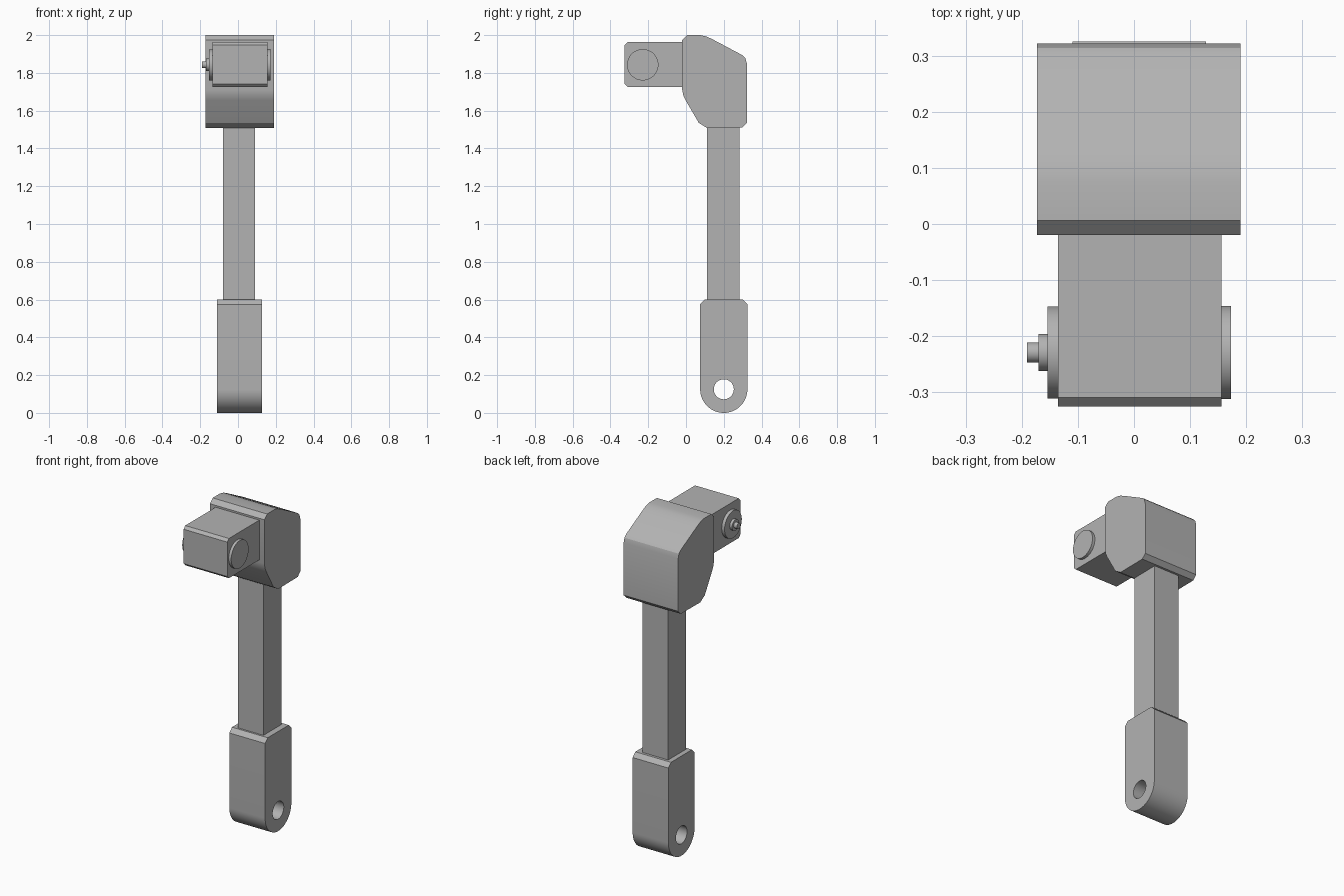
import bpy
import bmesh
from math import sin, cos, pi, radians

cube = bpy.data.objects.get("Cube")
if cube:
    bpy.data.objects.remove(cube, do_unlink=True)

grey = bpy.data.materials.new("Plain grey")
grey.use_nodes = True
colour = (0.45, 0.45, 0.45, 1)
grey.diffuse_color = colour
grey.node_tree.nodes["Principled BSDF"].inputs["Base Color"].default_value = colour


def extrude_profile(name, profile, x0, x1):
    """Sweep a (y, z) outline sideways from x0 to x1."""
    bm = bmesh.new()
    face = bm.faces.new([bm.verts.new((x0, y, z)) for y, z in profile])
    swept = bmesh.ops.extrude_face_region(bm, geom=[face], use_keep_orig=True)
    moved = [g for g in swept["geom"] if isinstance(g, bmesh.types.BMVert)]
    bmesh.ops.translate(bm, vec=(x1 - x0, 0, 0), verts=moved)
    bmesh.ops.recalc_face_normals(bm, faces=bm.faces)
    mesh = bpy.data.meshes.new(name)
    bm.to_mesh(mesh)
    bm.free()
    mesh.materials.append(grey)
    obj = bpy.data.objects.new(name, mesh)
    bpy.context.collection.objects.link(obj)
    return obj


def arc(y, z, radius, start, end, steps):
    angles = [radians(start + (end - start) * i / steps) for i in range(steps + 1)]
    return [(y + radius * cos(a), z + radius * sin(a)) for a in angles]


def disc(name, radius, x0, x1, y=-0.229, z=1.843):
    return extrude_profile(name, arc(y, z, radius, 0, 360, 48)[:-1], x0, x1)


def smooth(obj):
    bpy.ops.object.select_all(action='DESELECT')
    obj.select_set(True)
    bpy.context.view_layer.objects.active = obj
    bpy.ops.object.shade_smooth_by_angle(angle=radians(25))


# Lower foot: rounded bottom, chamfered top, pivot hole through the side
foot_outline = arc(0.2, 0.125, 0.125, 180, 360, 32) + [
    (0.325, 0.575), (0.3, 0.6), (0.1, 0.6), (0.075, 0.575)]
foot = extrude_profile("foot", foot_outline, -0.11, 0.128)
cutter = disc("hole_cutter", 0.053, -0.3, 0.3, 0.2, 0.125)
cutter.hide_render = True
cut = foot.modifiers.new("Pivot hole", 'BOOLEAN')
cut.operation = 'DIFFERENCE'
cut.solver = 'EXACT'
cut.object = cutter
bpy.context.view_layer.objects.active = foot
bpy.ops.object.modifier_apply(modifier=cut.name)
bpy.data.objects.remove(cutter, do_unlink=True)

# Square column
column = extrude_profile(
    "column", [(0.112, 0.58), (0.284, 0.58), (0.284, 1.53), (0.112, 1.53)], -0.08, 0.091)

# Head block with sloping roof and tapered underside
head = extrude_profile("head", [
    (-0.02, 1.975), (0.006, 2.0), (0.075, 2.0), (0.108, 1.993), (0.14, 1.978),
    (0.3, 1.893), (0.314, 1.878), (0.322, 1.85), (0.322, 1.535), (0.297, 1.51),
    (0.112, 1.508), (0.068, 1.535), (-0.002, 1.655), (-0.014, 1.68), (-0.02, 1.71)],
    -0.173, 0.19)

# Forward arm with chamfered front edges
arm = extrude_profile("arm", [
    (0.02, 1.725), (0.02, 1.964), (-0.309, 1.964), (-0.325, 1.948),
    (-0.325, 1.741), (-0.309, 1.725)], -0.135, 0.156)

# Side discs and stepped pin
round_parts = [
    disc("left_disc", 0.083, 0.15, 0.173),
    disc("right_disc", 0.082, -0.154, -0.13),
    disc("pin_collar", 0.033, -0.17, -0.15),
    disc("pin", 0.018, -0.191, -0.165),
]

for part in [foot, head] + round_parts:
    smooth(part)
